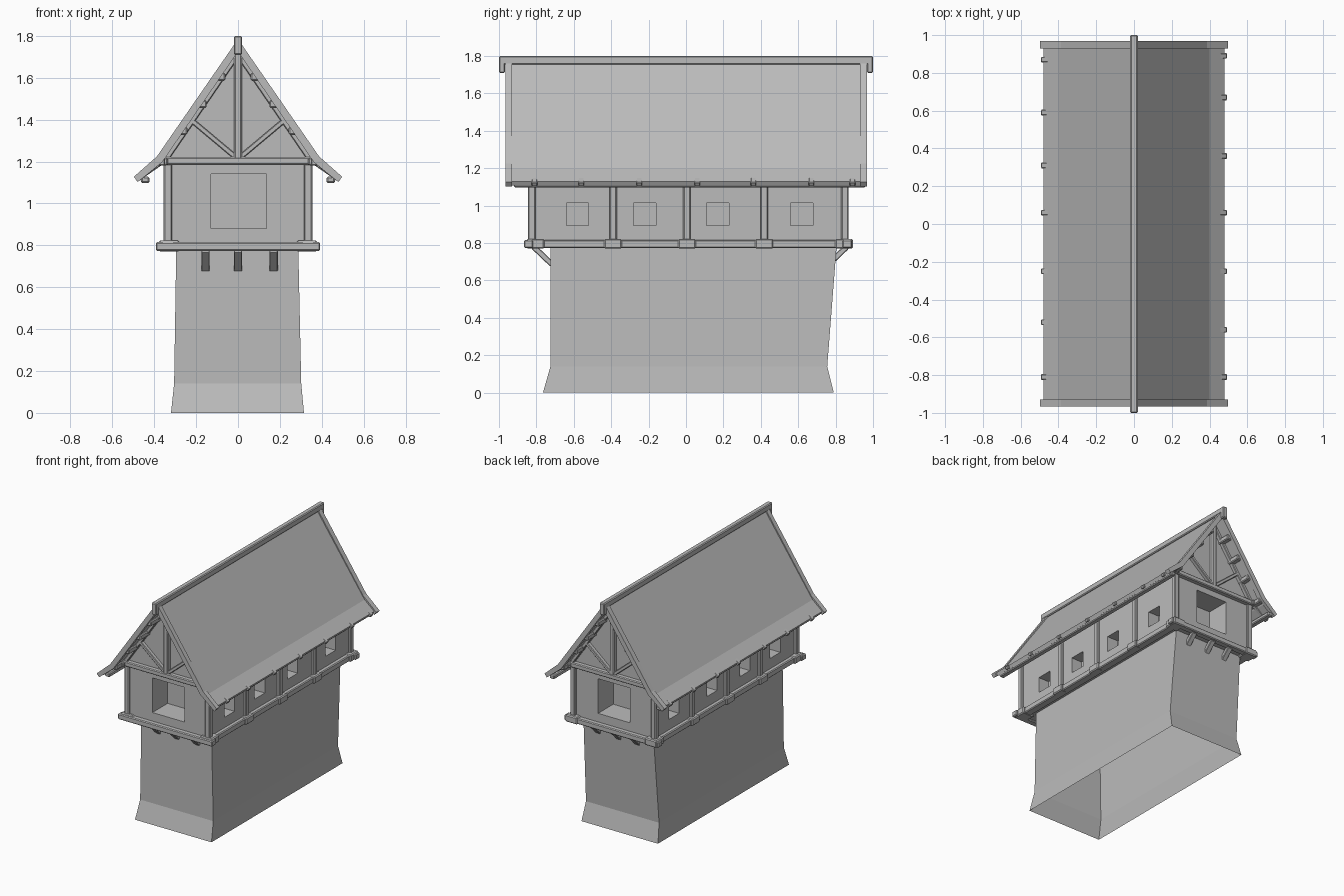
import bpy, bmesh
from mathutils import Vector, Matrix

cube = bpy.data.objects.get("Cube")
if cube:
    bpy.data.objects.remove(cube, do_unlink=True)

grey = bpy.data.materials.new("plain_grey")
grey.use_nodes = True
tone = (0.5, 0.5, 0.5, 1)
grey.diffuse_color = tone
grey.node_tree.nodes["Principled BSDF"].inputs["Base Color"].default_value = tone


def finish(name, bm):
    bmesh.ops.recalc_face_normals(bm, faces=bm.faces)
    mesh = bpy.data.meshes.new(name)
    bm.to_mesh(mesh)
    bm.free()
    mesh.materials.append(grey)
    ob = bpy.data.objects.new(name, mesh)
    bpy.context.scene.collection.objects.link(ob)
    return ob


def box(name, lo, hi, bevel=0.0):
    lo, hi = Vector(lo), Vector(hi)
    bm = bmesh.new()
    bmesh.ops.create_cube(bm, size=1)
    bmesh.ops.scale(bm, vec=hi - lo, verts=bm.verts)
    bmesh.ops.translate(bm, vec=(lo + hi) / 2, verts=bm.verts)
    if bevel:
        bmesh.ops.bevel(bm, geom=bm.edges[:], offset=bevel, segments=1, affect='EDGES')
    return finish(name, bm)


def beam(name, p, q, w, h, bevel=0.006):
    """Chamfered timber from p to q; w is its horizontal width, h its depth."""
    p, q = Vector(p), Vector(q)
    axis = (q - p).normalized()
    ref = Vector((0, 0, 1)) if abs(axis.z) < 0.99 else Vector((0, 1, 0))
    side = axis.cross(ref).normalized()
    up = side.cross(axis)
    rot = Matrix((side, axis, up)).transposed().to_4x4()
    bm = bmesh.new()
    bmesh.ops.create_cube(bm, size=1)
    bmesh.ops.scale(bm, vec=(w, (q - p).length, h), verts=bm.verts)
    bmesh.ops.bevel(bm, geom=bm.edges[:], offset=bevel, segments=1, affect='EDGES')
    bmesh.ops.transform(bm, matrix=Matrix.Translation((p + q) / 2) @ rot, verts=bm.verts)
    return finish(name, bm)


def extrude_profile(name, pts, y0, y1):
    """Closed x-z profile extruded along y."""
    bm = bmesh.new()
    face = bm.faces.new([bm.verts.new((x, y0, z)) for x, z in pts])
    ext = bmesh.ops.extrude_face_region(bm, geom=[face])
    moved = [g for g in ext["geom"] if isinstance(g, bmesh.types.BMVert)]
    bmesh.ops.translate(bm, vec=(0, y1 - y0, 0), verts=moved)
    return finish(name, bm)


def roof_band(name, outer, inner, y0, y1):
    def both(half):
        return [(-x, z) for x, z in half[:0:-1]] + half
    return extrude_profile(name, both(outer) + both(inner)[::-1], y0, y1)


# Masonry base: open below, flared foot
bm = bmesh.new()
rings = []
for x0, x1, y0, y1, z in ((-.32, .315, -.765, .79, 0),
                          (-.305, .302, -.725, .755, .14),
                          (-.295, .288, -.725, .805, .78)):
    rings.append([bm.verts.new((x, y, z)) for x, y in ((x0, y0), (x1, y0), (x1, y1), (x0, y1))])
for a, b in zip(rings, rings[1:]):
    for i in range(4):
        j = (i + 1) % 4
        bm.faces.new((a[i], a[j], b[j], b[i]))
finish("stone_base", bm)

# Upper storey with gables, and recessed windows cut into it
FRONT, BACK, WALL = -.83, .85, .335
house = extrude_profile("upper_storey", [(-WALL, .785), (WALL, .785), (WALL, 1.24),
                                         (0, 1.73), (-WALL, 1.24)], FRONT, BACK)
cutters = [box("window_cutter", (-.13, y - .18, .88), (.135, y + .18, 1.14))
           for y in (FRONT, BACK)]
for y in (-.58, -.22, .17, .62):
    for x in (-WALL, WALL):
        cutters.append(box("window_cutter", (x - .09, y - .06, .895), (x + .09, y + .06, 1.015)))
for c in cutters:
    c.hide_render = True
    mod = house.modifiers.new("window", 'BOOLEAN')
    mod.operation = 'DIFFERENCE'
    mod.solver = 'EXACT'
    mod.object = c
graph = bpy.context.evaluated_depsgraph_get()
cut_mesh = bpy.data.meshes.new_from_object(house.evaluated_get(graph))
house.modifiers.clear()
house.data = cut_mesh
for c in cutters:
    bpy.data.objects.remove(c, do_unlink=True)

# Sill frame, side posts and sill blocks
posts = (-.825, -.39, .005, .418, .85)
for s, side in ((-1, "right"), (1, "left")):
    beam(side + "_sill", (s * .335, -.86, .795), (s * .335, .885, .795), .06, .045)
    beam(side + "_wall_plate", (s * .355, -.88, 1.2), (s * .355, .9, 1.2), .04, .035)
    for i, y in enumerate(posts):
        corner = i in (0, 4)
        beam(side + "_post", (s * .335, y, .8), (s * .335, y, 1.2), .04, .04)
        if corner:
            y += .02 if i == 0 else -.005
        inner = .28 if corner else .33
        xs = sorted((s * inner, s * .378))
        box(side + "_sill_block", (xs[0], y - .048, .77), (xs[1], y + .048, .823), .007)

# Both gable ends
for d, end, wall in ((-1, "front", FRONT), (1, "back", BACK)):
    y = wall + d * .012
    beam(end + "_sill", (-.392, y, .795), (.392, y, .795), .05, .042)
    beam(end + "_tie_beam", (-.385, y, 1.203), (.385, y, 1.203), .045, .037)
    beam(end + "_king_post", (0, y, 1.2), (0, y, 1.74), .038, .04)
    for s in (-1, 1):
        beam(end + "_brace", (s * .01, y, 1.22), (s * .225, y, 1.4), .03, .024, .004)
        beam(end + "_gable_rafter", (s * .345, y, 1.21), (0, y, 1.715), .03, .025, .004)
    # Diagonal brackets under the overhang
    base_y = -.715 if d < 0 else .76
    for x in (-.155, 0, .17):
        beam(end + "_bracket", (x, base_y, .685), (x, base_y + d * .1, .78), .04, .03, .004)

# Roof skin with flared eaves
roof_band("roof", [(0, 1.768), (.4, 1.197), (.48, 1.13)],
          [(0, 1.73), (.39, 1.172), (.468, 1.108)], -.93, .945)

# Barge boards along the roof ends
for end, y0, y1 in (("front", -.965, -.93), ("back", .93, .968)):
    roof_band(end + "_barge_board", [(0, 1.785), (.387, 1.225), (.498, 1.127)],
              [(0, 1.725), (.362, 1.197), (.478, 1.103)], y0, y1)

# Ridge beam with turned-down ends
box("ridge_beam", (-.02, -1, 1.755), (.02, 1, 1.8), .006)
for y0, y1 in ((-1, -.968), (.968, 1)):
    box("ridge_end", (-.02, y0, 1.71), (.02, y1, 1.8), .006)

# Purlins carrying the overhang, eave purlins and rafter tails
for s in (-1, 1):
    for x, z in ((.08, 1.605), (.17, 1.475), (.262, 1.347), (.368, 1.2)):
        for y0, y1 in ((-.945, -.8), (.82, .95)):
            beam("purlin_end", (s * x, y0, z), (s * x, y1, z), .04, .038)
    beam("eave_purlin", (s * .443, -.92, 1.113), (s * .443, .96, 1.113), .04, .03)
    tails = (-.81, -.52, -.25, .06, .31, .59, .87) if s < 0 else (-.81, -.56, -.25, .06, .36, .67, .89)
    for y in tails:
        beam("rafter_tail", (s * .34, y, 1.215), (s * .487, y, 1.113), .03, .025, .004)
